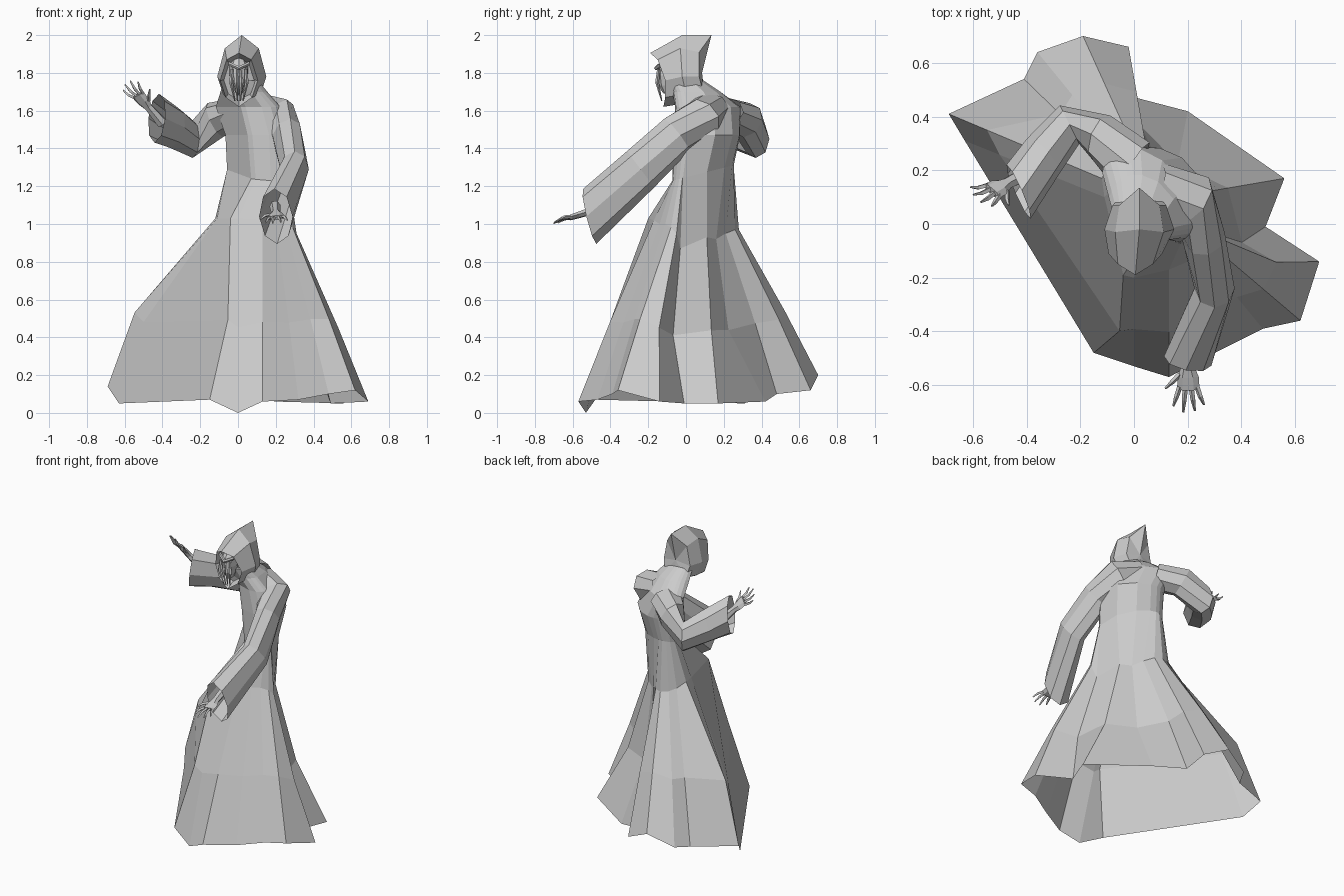
import bpy, bmesh, math
from mathutils import Vector

if "Cube" in bpy.data.objects:
    bpy.data.objects.remove(bpy.data.objects["Cube"])

# One plain grey for everything
grey = bpy.data.materials.new("plain_grey")
grey.use_nodes = True
shade = (0.6, 0.6, 0.6, 1)
grey.diffuse_color = shade
for node in grey.node_tree.nodes:
    if node.type == 'BSDF_PRINCIPLED':
        node.inputs["Base Color"].default_value = shade


def finish(name, bm):
    bmesh.ops.recalc_face_normals(bm, faces=bm.faces)
    mesh = bpy.data.meshes.new(name)
    bm.to_mesh(mesh)
    bm.free()
    mesh.materials.append(grey)
    obj = bpy.data.objects.new(name, mesh)
    bpy.context.collection.objects.link(obj)
    return obj


def add_loft(bm, rings, cap_start=False, cap_end=False):
    """Skin a sequence of closed rings with equal point counts."""
    loops = [[bm.verts.new(p) for p in ring] for ring in rings]
    n = len(loops[0])
    for low, high in zip(loops, loops[1:]):
        for i in range(n):
            j = (i + 1) % n
            bm.faces.new((low[i], low[j], high[j], high[i]))
    if cap_start:
        bm.faces.new(loops[0])
    if cap_end:
        bm.faces.new(loops[-1])


def loft(name, rings, cap_start=False, cap_end=False):
    bm = bmesh.new()
    add_loft(bm, rings, cap_start, cap_end)
    return finish(name, bm)


def section(center, normal, width, height, n=8):
    """Oval ring across a limb, wide sideways and tall along its upper side."""
    c, d = Vector(center), Vector(normal).normalized()
    side = d.cross(Vector((0, 0, 1))).normalized()
    up = side.cross(d)
    turns = [math.tau * k / n for k in range(n)]
    return [c + side * width * math.cos(t) + up * height * math.sin(t) for t in turns]


# Robe: folded hem, knee, hip, then ovals up to the neck
hem = [Vector(p) for p in (
    (-.15, -.48, .07), (0, -.53, 0), (.13, -.57, .06), (.32, -.47, .07),
    (.48, -.39, .1), (.62, -.36, .12), (.69, -.14, .06), (.49, -.01, .05),
    (.56, .17, .05), (.2, .42, .06), (-.03, .48, .1), (-.02, .66, .12),
    (-.19, .7, .2), (-.36, .64, .13), (-.41, .54, .11), (-.69, .41, .14),
    (-.63, .31, .05))]
hip = [Vector(p) for p in (
    (-.04, -.19, 1.03), (0, -.2, 1.03), (.13, -.17, 1.02), (.2, -.14, 1),
    (.25, -.11, 1), (.29, -.08, .98), (.31, -.05, .95), (.28, -.03, .87),
    (.21, .11, .93), (.15, .16, .92), (.1, .21, .95), (.05, .26, .97),
    (0, .28, .97), (-.05, .26, .98), (-.09, .23, 1), (-.12, .17, 1.03),
    (-.11, .1, 1.03))]
# Some folds stay close to the hem line at the knee, others tuck in early
tuck = {8: .6, 9: .75, 15: .25, 16: .25}
push = {0: (.05, -.04, 0), 6: (0, -.04, 0), 7: (0, -.05, 0)}
knee = []
for i, (a, b) in enumerate(zip(hem, hip)):
    p = a.lerp(b, tuck.get(i, .42)) + Vector(push.get(i, (0, 0, 0)))
    p.z = a.lerp(b, .44).z
    knee.append(p)


def oval(cx, cy, z, long, short, tilt=0.0, turn=math.radians(-45)):
    ring = []
    for p in hip:
        t = math.atan2(p.y - .06, p.x - .09) - turn
        u, v = long * math.cos(t), short * math.sin(t)
        y = u * math.sin(turn) + v * math.cos(turn)
        x = u * math.cos(turn) - v * math.sin(turn)
        ring.append(Vector((cx + x, cy + y, z + tilt * y)))
    return ring


loft("robe", [hem, knee, hip,
              oval(.105, .09, 1.27, .2, .115, .25),
              oval(.11, .11, 1.47, .2, .15),
              oval(.055, .115, 1.62, .21, .125),
              oval(.035, .055, 1.7, .14, .115),
              oval(.02, .0, 1.76, .1, .085)], cap_end=True)

# Sleeves: open bell cuffs
loft("left_sleeve", [
    section((.08, .12, 1.62), (.9, -.2, -.35), .11, .08),
    section((.215, .09, 1.57), (.65, -.5, -.5), .105, .105),
    section((.26, -.05, 1.47), (.2, -.75, -.6), .08, .11),
    section((.3, -.24, 1.29), (0, -.8, -.6), .075, .12),
    section((.2, -.51, 1.04), (-.2, -1, -.25), .09, .15)])
loft("right_sleeve", [
    section((0, .21, 1.59), (-.8, .5, -.2), .11, .08),
    section((-.12, .32, 1.55), (-.8, .3, -.4), .09, .1),
    section((-.24, .37, 1.45), (-.8, -.4, 0), .08, .1),
    section((-.34, .25, 1.51), (-.7, -.6, .25), .09, .11),
    section((-.43, .12, 1.56), (-.9, -.4, .1), .11, .13)])


# Hands: forearm and palm, four fingers, and a thumb
def hand(name, wrist, reach, thumb_side):
    bm = bmesh.new()
    base, d = Vector(wrist), Vector(reach).normalized()
    w = Vector(thumb_side)
    w = (w - d * w.dot(d)).normalized()
    n = w.cross(d)

    def slab(along, half, thick):
        return [base + d * along + w * half * math.cos(t) + n * thick * math.sin(t)
                for t in [math.tau * k / 6 for k in range(6)]]

    add_loft(bm, [slab(-.12, .03, .03), slab(0, .024, .02), slab(.04, .04, .018),
                  slab(.09, .042, .014)], True, True)

    def digit(start, aim, length):
        side = aim.cross(n).normalized()
        rings = []
        for t, size, curl in ((0, .010, 0), (.5, .009, .008), (1, .004, 0)):
            c = start + aim * length * t + n * curl
            rings.append([c + side * size, c + n * size, c - side * size, c - n * size])
        add_loft(bm, rings, True, True)

    for k, length in enumerate((.08, .1, .095, .075)):
        spread = 1 - k * 2 / 3
        digit(base + d * .08 + w * .032 * spread,
              (d + w * .35 * spread).normalized(), length)
    digit(base + d * .03 + w * .03, (d * .7 + w * .7).normalized(), .08)
    return finish(name, bm)


hand("left_hand", (.2, -.53, 1.06), (.03, -.95, -.3), (-1, 0, -.1))
hand("right_hand", (-.475, .15, 1.62), (-.6, -.3, .7), (.6, -.55, .35))


# Hood: half outlines mirrored, with the front opening recessed
def hood_ring(half, shift=.02):
    left = [Vector((shift - x, y, z)) for x, y, z in half[1:-1]]
    return [Vector((shift + x, y, z)) for x, y, z in half] + left[::-1]


brim = hood_ring(((0, -.19, 1.905), (.065, -.15, 1.87), (.1, -.11, 1.76),
                  (.07, -.11, 1.67), (0, -.12, 1.62)), .005)
middle = hood_ring(((0, -.02, 2), (.09, -.03, 1.93), (.13, -.02, 1.78),
                    (.1, 0, 1.69), (0, 0, 1.64)))
rear = hood_ring(((0, .135, 2), (.075, .07, 1.91), (.1, .07, 1.78),
                  (.08, .09, 1.7), (0, .1, 1.67)))
heart = Vector((.005, -.08, 1.77))
recess = [heart + (p - heart) * .8 + Vector((0, .05, 0)) for p in brim]
hood = bmesh.new()
add_loft(hood, [recess, brim, middle, rear], True)
edge = [e for e in hood.edges if e.is_boundary]
nape = hood.verts.new((.02, .085, 1.8))
for e in edge:
    hood.faces.new((e.verts[0], e.verts[1], nape))
finish("hood", hood)

# Face: narrow faceted mask with a brow and hanging tendrils
face = bmesh.new()
bmesh.ops.create_uvsphere(face, u_segments=8, v_segments=6, radius=1)
for v in face.verts:
    taper = .75 + .25 * v.co.z
    v.co = Vector((.005 + v.co.x * .065 * taper, -.09 + v.co.y * .065,
                   1.785 + v.co.z * .105))
finish("face", face)
loft("brow", [section((x, y, z), (1, 0, 0), .014, .012, 6) for x, y, z in
              ((-.05, -.125, 1.85), (.005, -.155, 1.825), (.06, -.125, 1.85))], True, True)
for k, x in enumerate((-.036, -.012, .012, .036)):
    path = ((1, -.145, 1.82, .008), (1.15, -.153, 1.75, .01), (.6, -.128, 1.65, .003))
    loft("tendril_%d" % (k + 1),
         [[Vector((.005 + x * f + r * a, y + r * b, z))
           for a, b in ((1, 0), (0, 1), (-1, 0), (0, -1))] for f, y, z, r in path],
         True, True)
